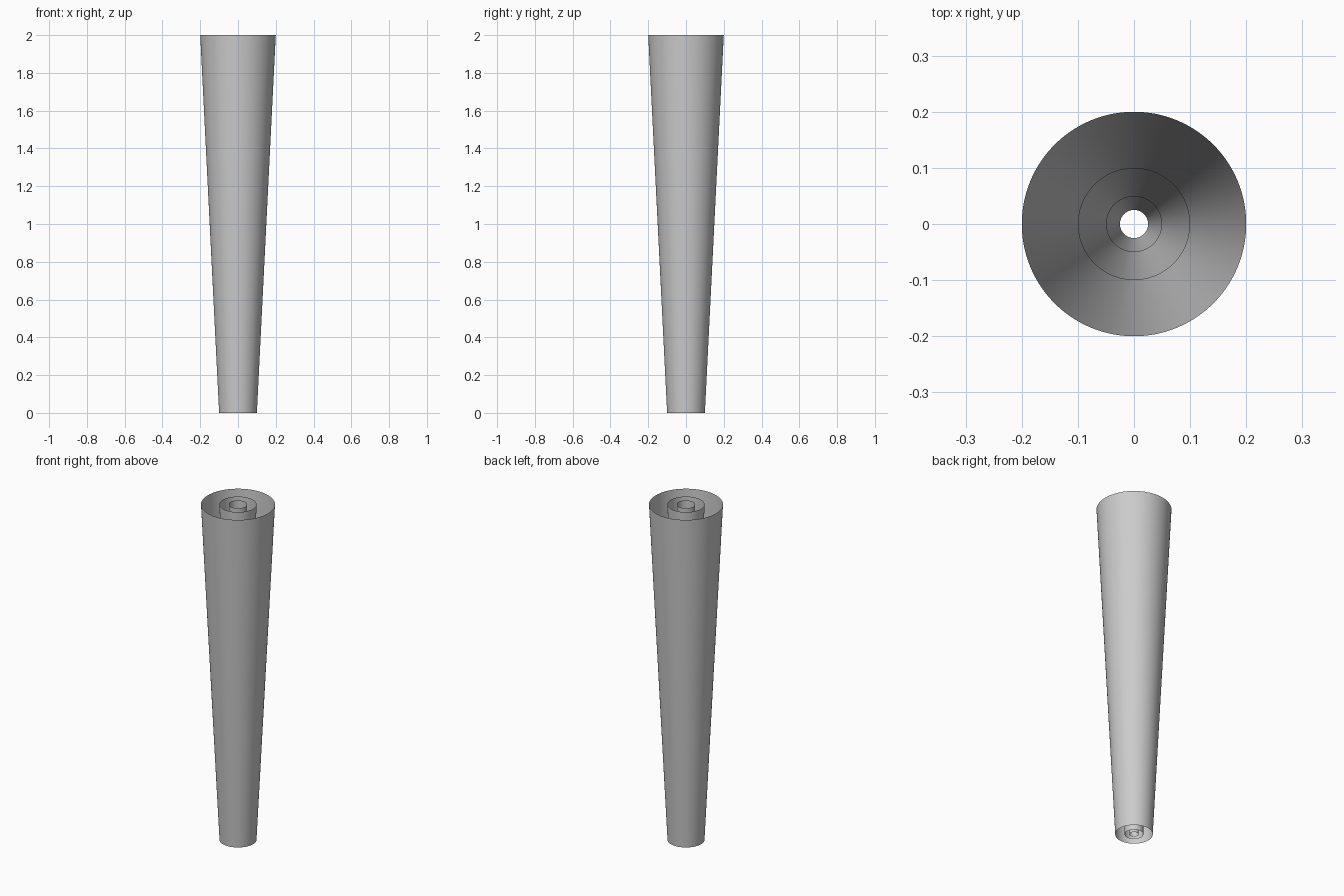
import bpy
import bmesh

if "Cube" in bpy.data.objects:
    bpy.data.objects.remove(bpy.data.objects["Cube"])

# One plain grey for every part
grey = bpy.data.materials.new("plain_grey")
grey.diffuse_color = (0.6, 0.6, 0.6, 1.0)
grey.use_nodes = True
grey.node_tree.nodes["Principled BSDF"].inputs["Base Color"].default_value = grey.diffuse_color

HEIGHT = 2.0


def open_tube(name, bottom_radius, top_radius, sides=128):
    """Thin tapered tube, open at both ends, standing on the ground."""
    bm = bmesh.new()
    bmesh.ops.create_cone(bm, cap_ends=False, segments=sides,
                          radius1=bottom_radius, radius2=top_radius,
                          depth=HEIGHT)
    bmesh.ops.translate(bm, verts=bm.verts, vec=(0, 0, HEIGHT / 2))
    for face in bm.faces:
        face.smooth = True
    mesh = bpy.data.meshes.new(name)
    bm.to_mesh(mesh)
    bm.free()
    mesh.materials.append(grey)
    obj = bpy.data.objects.new(name, mesh)
    bpy.context.collection.objects.link(obj)
    return obj


# Three nested tubes, each half as wide as the one around it
for name, top_radius in (("outer_tube", 0.2),
                         ("middle_tube", 0.1),
                         ("inner_tube", 0.05)):
    open_tube(name, top_radius / 2, top_radius)
